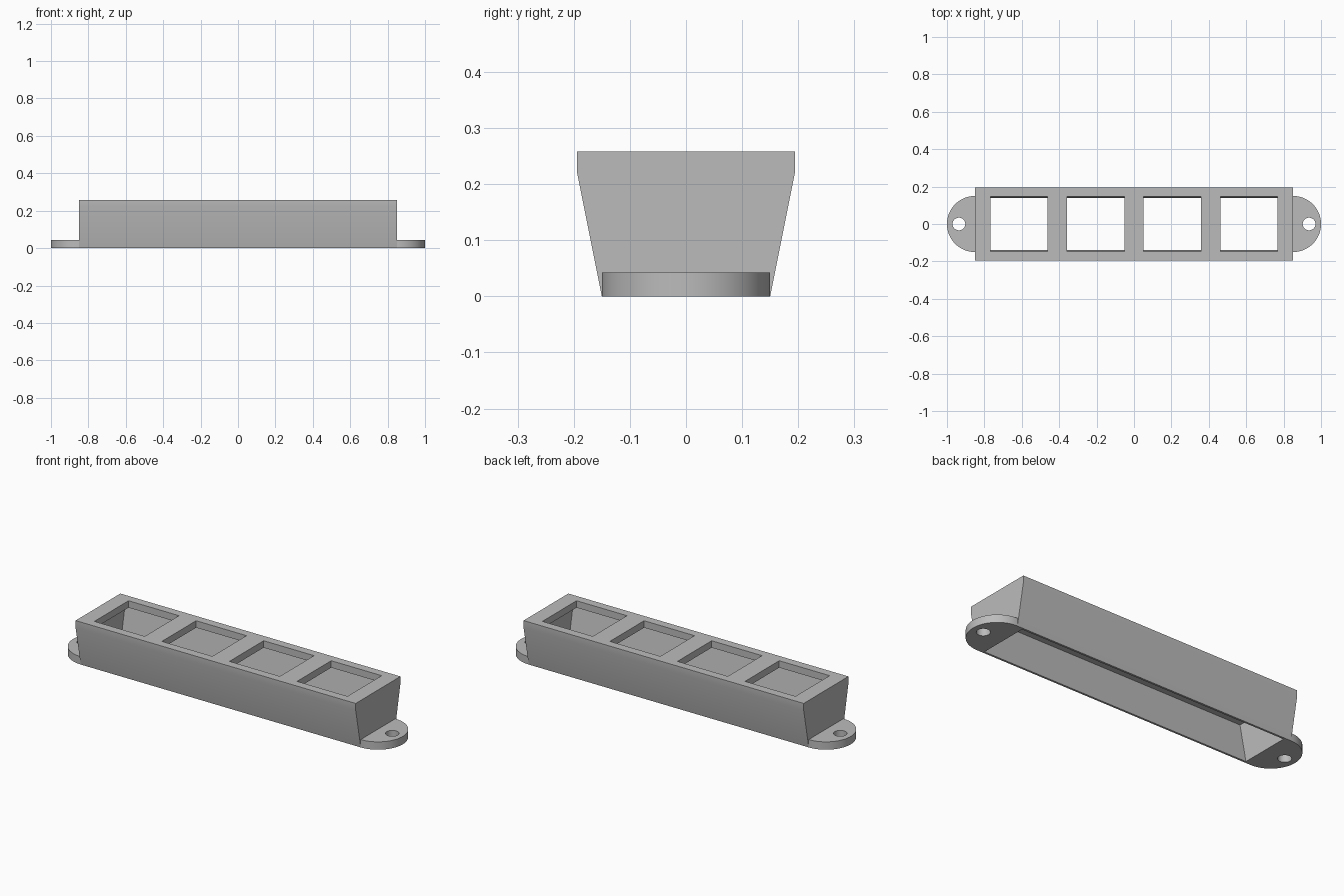
import bpy
import bmesh
import math

cube = bpy.data.objects.get("Cube")
if cube:
    bpy.data.objects.remove(cube, do_unlink=True)

GREY = 0.5
mat = bpy.data.materials.new("plain grey")
mat.use_nodes = True
mat.diffuse_color = (GREY, GREY, GREY, 1)
mat.node_tree.nodes["Principled BSDF"].inputs["Base Color"].default_value = (GREY, GREY, GREY, 1)


def prism(name, profile, offset):
    """Extrude a closed profile of 3D points along an offset vector."""
    bm = bmesh.new()
    face = bm.faces.new([bm.verts.new(p) for p in profile])
    out = bmesh.ops.extrude_face_region(bm, geom=[face])
    moved = [v for v in out["geom"] if isinstance(v, bmesh.types.BMVert)]
    bmesh.ops.translate(bm, verts=moved, vec=offset)
    bmesh.ops.recalc_face_normals(bm, faces=bm.faces)
    mesh = bpy.data.meshes.new(name)
    bm.to_mesh(mesh)
    bm.free()
    mesh.materials.append(mat)
    obj = bpy.data.objects.new(name, mesh)
    bpy.context.collection.objects.link(obj)
    return obj


def bar(name, half_profile, half_length):
    """Mirror a (y, z) half profile across y and run it along x."""
    pts = half_profile + [(-y, z) for y, z in reversed(half_profile)]
    return prism(name, [(-half_length, y, z) for y, z in pts], (2 * half_length, 0, 0))


def arc(cx, radius, start, end, steps, z):
    return [(cx + radius * math.cos(a), radius * math.sin(a), z)
            for a in (start + (end - start) * i / steps for i in range(steps + 1))]


def cut(obj, cutter):
    cutter.hide_render = True
    mod = obj.modifiers.new("cut", "BOOLEAN")
    mod.operation = "DIFFERENCE"
    mod.solver = "EXACT"
    mod.object = cutter
    bpy.context.view_layer.objects.active = obj
    bpy.ops.object.modifier_apply(modifier=mod.name)
    bpy.data.objects.remove(cutter, do_unlink=True)


def smooth(obj):
    bpy.ops.object.select_all(action="DESELECT")
    obj.select_set(True)
    bpy.context.view_layer.objects.active = obj
    bpy.ops.object.shade_smooth_by_angle(angle=math.radians(30))


# Flared housing, hollow and open underneath
LIP, TOP = 0.22, 0.258
housing = bar("housing", [(0.15, 0), (0.194, LIP), (0.194, TOP)], 0.85)
cut(housing, bar("cavity", [(0.131, -0.04), (0.183, LIP)], 0.812))

# Row of four square openings in the top plate
for i in range(4):
    x = (i - 1.5) * 0.41
    w, d = 0.153, 0.148
    square = [(x - w, -d, 0.2), (x + w, -d, 0.2), (x + w, d, 0.2), (x - w, d, 0.2)]
    cut(housing, prism("opening", square, (0, 0, 0.1)))
smooth(housing)

# Rounded mounting tab with a screw hole at each end
for side, name in ((1, "left_mounting_tab"), (-1, "right_mounting_tab")):
    turn = 0 if side > 0 else math.pi
    tab = prism(name, arc(side * 0.85, 0.15, turn - math.pi / 2, turn + math.pi / 2, 32, 0),
                (0, 0, 0.043))
    hole = arc(side * 0.936, 0.034, 0, 2 * math.pi, 32, -0.05)[:-1]
    cut(tab, prism("screw_hole", hole, (0, 0, 0.15)))
    smooth(tab)
